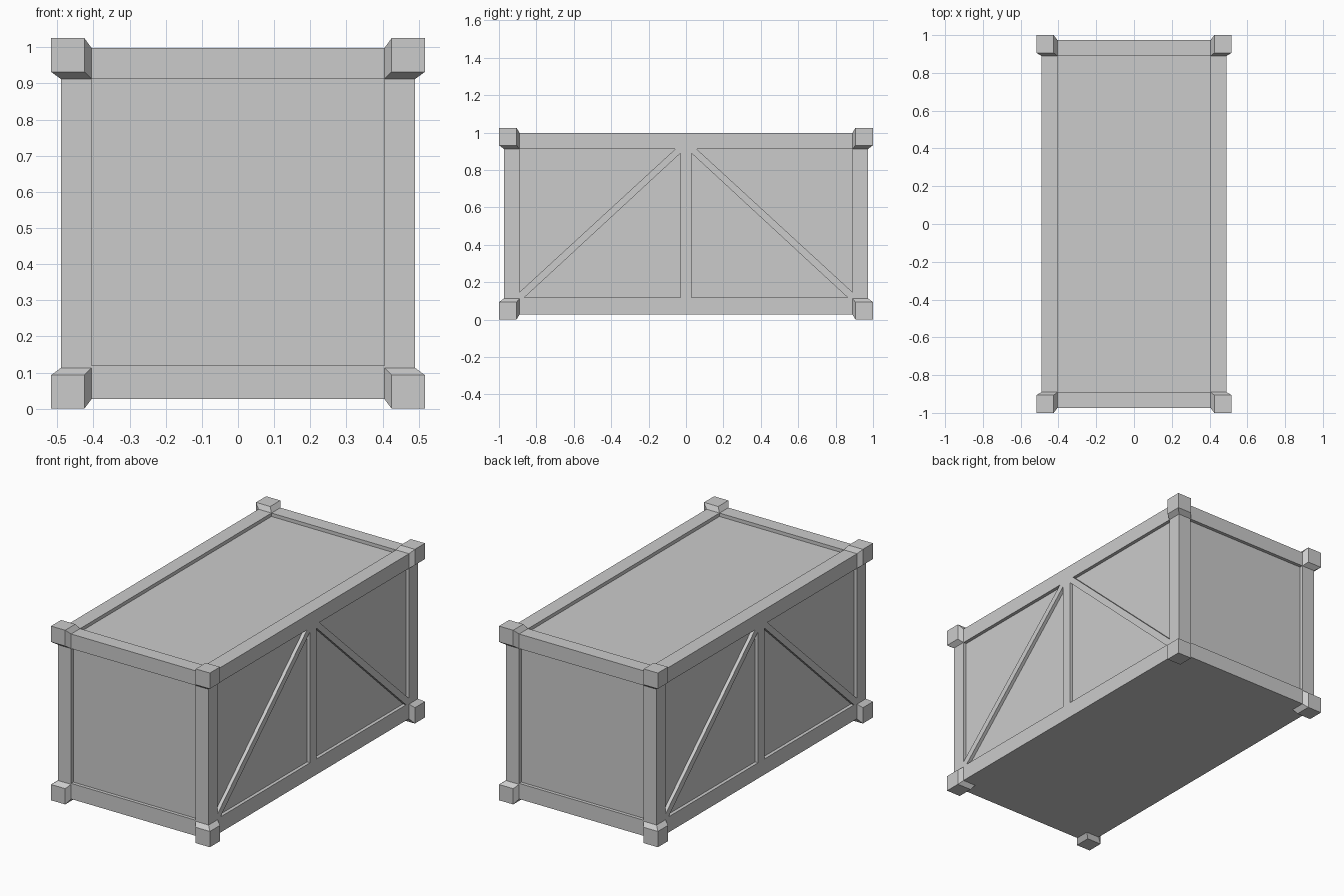
import bpy
import bmesh
from mathutils import Vector
from itertools import product

if "Cube" in bpy.data.objects:
    bpy.data.objects.remove(bpy.data.objects["Cube"])

# Half sizes of the crate body, corner size and recess depth
BX, BY, Z0, Z1 = 0.49, 0.973, 0.027, 0.998
PX, PY, PZ0, PZ1 = 0.405, 0.89, 0.119, 0.912
OUT, DEPTH, SLOPE = 0.027, 0.02, 0.02

grey = bpy.data.materials.new("light grey")
grey.use_nodes = True
colour = (0.6, 0.6, 0.6, 1)
grey.diffuse_color = colour
grey.node_tree.nodes["Principled BSDF"].inputs["Base Color"].default_value = colour


def make_object(name, bm):
    bmesh.ops.recalc_face_normals(bm, faces=bm.faces)
    mesh = bpy.data.meshes.new(name)
    bm.to_mesh(mesh)
    bm.free()
    mesh.materials.append(grey)
    obj = bpy.data.objects.new(name, mesh)
    bpy.context.collection.objects.link(obj)
    return obj


def prism(bm, points, move):
    """Extrude a closed outline along the vector move."""
    verts = [bm.verts.new(p) for p in points]
    face = bm.faces.new(verts)
    ext = bmesh.ops.extrude_face_region(bm, geom=[face], use_keep_orig=True)
    new = [v for v in ext["geom"] if isinstance(v, bmesh.types.BMVert)]
    bmesh.ops.translate(bm, verts=new, vec=move)


def rect(a, b, c, d):
    return [(a, c), (b, c), (b, d), (a, d)]


# Body box
bm = bmesh.new()
prism(bm, [(x, y, Z0) for x, y in rect(-BX, BX, -BY, BY)], Vector((0, 0, Z1 - Z0)))
body = make_object("crate_body", bm)

# Recesses: top, both ends, and two triangles each side of the middle post
bm = bmesh.new()
prism(bm, [(x, y, Z1 - DEPTH) for x, y in rect(-PX, PX, -PY, PY)], Vector((0, 0, 0.2)))
triangles = ([(PY, PZ1), (0.057, PZ1), (PY, 0.147)],
             [(0.863, PZ0), (0.029, PZ0), (0.029, 0.89)])
for s in (-1, 1):
    prism(bm, [(x, s * (BY - DEPTH), z) for x, z in rect(-PX, PX, PZ0, PZ1)],
          Vector((0, s * 0.2, 0)))
    for half in (-1, 1):
        for tri in triangles:
            prism(bm, [(s * (BX - DEPTH), half * y, z) for y, z in tri],
                  Vector((s * 0.2, 0, 0)))
cutter = make_object("recess_cutter", bm)
cutter.hide_render = True

cut = body.modifiers.new("recesses", "BOOLEAN")
cut.operation = "DIFFERENCE"
cut.solver = "EXACT"
cut.object = cutter
bpy.context.view_layer.objects.active = body
bpy.ops.object.modifier_apply(modifier=cut.name)
bpy.data.objects.remove(cutter)

# Corner castings: cube corners whose inner sides slope down to the body
zc, bz = (Z0 + Z1) / 2, (Z1 - Z0) / 2
near = Vector((PX, PY, PZ1 - zc))
far = Vector((BX, BY, bz))
tilt = Vector((SLOPE, SLOPE * 0.8, SLOPE))
rise = Vector((OUT, OUT, OUT))
for sx, sy, sz in product((-1, 1), repeat=3):
    bm = bmesh.new()
    for pick in product((0, 1), repeat=3):
        if not any(pick):
            continue
        for lo, hi in ((near, far), (near + tilt, far + rise)):
            p = [hi[i] if pick[i] else lo[i] for i in range(3)]
            bm.verts.new((sx * p[0], sy * p[1], sz * p[2] + zc))
    hull = bmesh.ops.convex_hull(bm, input=bm.verts)
    spare = {g for g in hull["geom_interior"] + hull["geom_unused"]
             if isinstance(g, bmesh.types.BMVert)}
    bmesh.ops.delete(bm, geom=list(spare), context="VERTS")
    bmesh.ops.dissolve_limit(bm, angle_limit=0.01, verts=bm.verts, edges=bm.edges)
    name = "_".join(("top" if sz > 0 else "bottom", "back" if sy > 0 else "front",
                     "left" if sx > 0 else "right", "corner"))
    make_object(name, bm)
